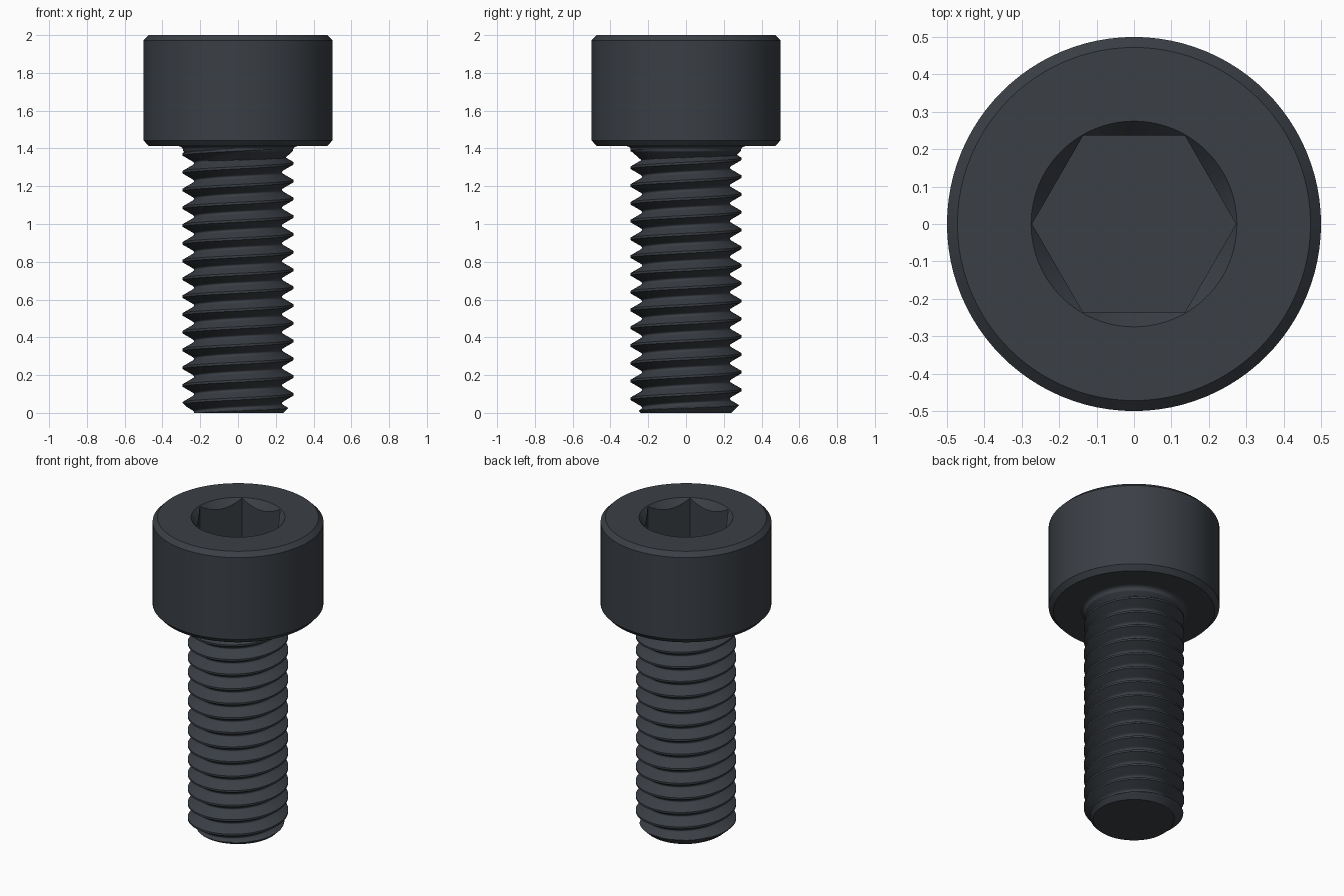
import bpy, bmesh, math

cube = bpy.data.objects.get("Cube")
if cube:
    bpy.data.objects.remove(cube, do_unlink=True)

TAU = 2 * math.pi
HEAD_BASE, TOP, FLOOR = 1.412, 2.0, 1.706
PITCH, MAJOR, START = 0.0941, 0.294, 0.004

steel = bpy.data.materials.new("dark blue grey steel")
steel.use_nodes = True
colour = (0.043, 0.050, 0.060, 1)
steel.diffuse_color = colour
steel.node_tree.nodes["Principled BSDF"].inputs["Base Color"].default_value = colour


def finish(bm, name):
    bmesh.ops.recalc_face_normals(bm, faces=bm.faces)
    mesh = bpy.data.meshes.new(name)
    bm.to_mesh(mesh)
    bm.free()
    mesh.materials.append(steel)
    obj = bpy.data.objects.new(name, mesh)
    bpy.context.collection.objects.link(obj)
    bpy.ops.object.select_all(action='DESELECT')
    obj.select_set(True)
    bpy.context.view_layer.objects.active = obj
    bpy.ops.object.shade_smooth_by_angle(angle=math.radians(28))
    return obj


def polar(r, a, z):
    return (r * math.cos(a), r * math.sin(a), z)


# Head: turned outside, conical countersink and hexagonal socket
def hexagon(a):
    return 0.236 / math.cos((a % (TAU / 6)) - TAU / 12)


def rim(a):
    return hexagon(a), TOP - (0.275 - hexagon(a)) * 1.2


def circle(r, z):
    return lambda a: (r, z)


sections = [circle(0.26, HEAD_BASE), circle(0.472, HEAD_BASE),
            circle(0.5, 1.443), circle(0.5, 1.972), circle(0.472, TOP),
            circle(0.275, TOP), rim, lambda a: (hexagon(a), FLOOR)]
SIDES = 96
bm = bmesh.new()
rings = []
for section in sections:
    ring = []
    for j in range(SIDES):
        a = TAU * j / SIDES
        r, z = section(a)
        ring.append(bm.verts.new(polar(r, a, z)))
    rings.append(ring)
for low, high in zip(rings, rings[1:]):
    for j in range(SIDES):
        k = (j + 1) % SIDES
        bm.faces.new((low[j], low[k], high[k], high[j]))
bm.faces.new(rings[-1])
finish(bm, "socket_head")


# Shank: right-handed thread with flat crests and rounded roots
def thread_radius(u):
    d = abs((u + 0.5) % 1 - 0.5)
    slope = PITCH * math.sqrt(3)
    r = MAJOR - slope * max(0, min(d, 0.375) - 0.0625)
    if d > 0.375:
        e = d - 0.375
        r -= slope * (e - e * e * 4)
    return r


def shank_radius(u, z):
    r = thread_radius(u)
    # thread run-out and fillet under the head
    t = min(1, max(0, (z - 1.335) / 0.05))
    r = max(r, 0.233 + (0.290 - 0.233) * t)
    f = 0.024
    h = z - (HEAD_BASE - f)
    if h > 0:
        r = max(r, 0.291 + f - math.sqrt(max(0, f * f - h * h)))
    # chamfered tip
    return min(r, 0.24 + z)


STEPS, SEGS = 32, 80
turns = math.ceil(HEAD_BASE / PITCH) + 1
bm = bmesh.new()
columns = []
for j in range(SEGS + 1):
    a = TAU * j / SEGS
    column = []
    for i in range(-2 * STEPS, turns * STEPS + 1):
        z = START + PITCH * (i / STEPS + j / SEGS)
        z = min(HEAD_BASE, max(0, z))
        u = (z - START) / PITCH - j / SEGS
        column.append(bm.verts.new(polar(shank_radius(u, z), a, z)))
    columns.append(column)
for left, right in zip(columns, columns[1:]):
    for i in range(len(left) - 1):
        bm.faces.new((left[i], right[i], right[i + 1], left[i + 1]))
bmesh.ops.remove_doubles(bm, verts=bm.verts, dist=0.00003)
tip = [e for e in bm.edges if e.is_boundary and all(v.co.z < 0.0005 for v in e.verts)]
bmesh.ops.edgeloop_fill(bm, edges=tip)
finish(bm, "threaded_shank")
